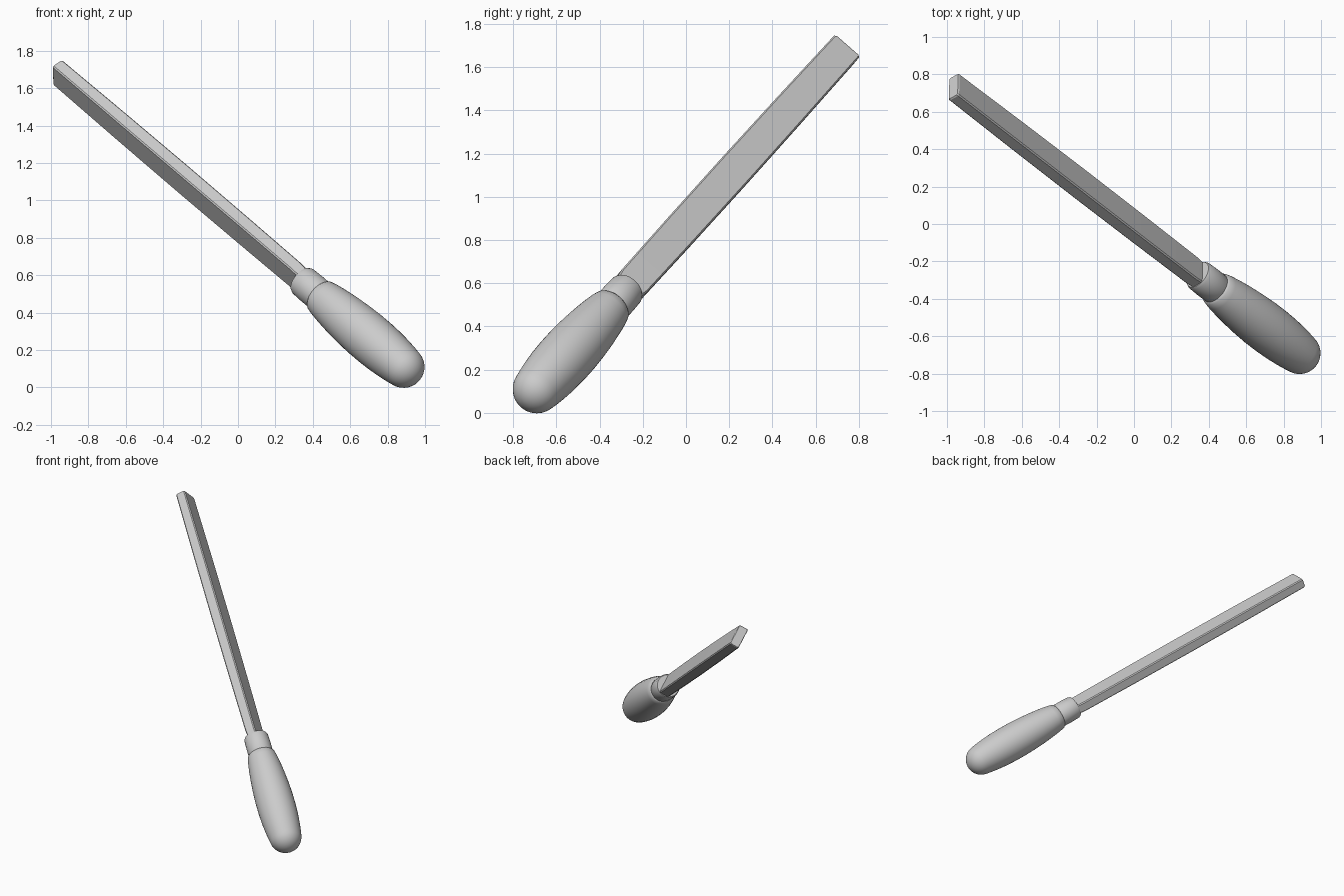
import bpy, bmesh, math
from mathutils import Vector, Matrix

cube = bpy.data.objects.get("Cube")
if cube:
    bpy.data.objects.remove(cube, do_unlink=True)

# Tool frame: local z runs from the handle butt to the blade tip, x across the blade
base = Vector((0.885, -0.69, 0.11))
axis = Vector((-0.965, 0.735, 1.685)) - base
length = axis.length
axis.normalize()
wide = Vector((0, 0.77, -0.64))
wide = (wide - axis * wide.dot(axis)).normalized()
flat = axis.cross(wide)
frame = Matrix((wide, flat, axis)).transposed().to_4x4()
frame.translation = base

grey = bpy.data.materials.new("plain grey")
grey.use_nodes = True
colour = (0.6, 0.6, 0.6, 1)
grey.diffuse_color = colour
grey.node_tree.nodes["Principled BSDF"].inputs["Base Color"].default_value = colour


def loft(name, sections, sharp_angle):
    """Skin a list of closed rings, cap both ends and place it in the tool frame."""
    bm = bmesh.new()
    rings = [[bm.verts.new(p) for p in ring] for ring in sections]
    n = len(rings[0])
    for low, high in zip(rings, rings[1:]):
        for i in range(n):
            j = (i + 1) % n
            bm.faces.new((low[i], low[j], high[j], high[i]))
    bm.faces.new(rings[0][::-1])
    bm.faces.new(rings[-1])
    bmesh.ops.recalc_face_normals(bm, faces=bm.faces)
    mesh = bpy.data.meshes.new(name)
    bm.to_mesh(mesh)
    bm.free()
    mesh.transform(frame)
    mesh.materials.append(grey)
    obj = bpy.data.objects.new(name, mesh)
    bpy.context.collection.objects.link(obj)
    bpy.ops.object.select_all(action='DESELECT')
    obj.select_set(True)
    bpy.context.view_layer.objects.active = obj
    bpy.ops.object.shade_smooth_by_angle(angle=math.radians(sharp_angle))
    return obj


def circle(z, r, n=40):
    return [(r * math.cos(k * math.tau / n), r * math.sin(k * math.tau / n), z) for k in range(n)]


def bar(z, w, t, c=0.007):
    """Rectangle with clipped corners."""
    x, y = w / 2, t / 2
    return [(x, -y + c, z), (x, y - c, z), (x - c, y, z), (-x + c, y, z),
            (-x, y - c, z), (-x, -y + c, z), (-x + c, -y, z), (x - c, -y, z)]


# Rounded butt, then the swelling grip up to the shoulder
butt = [(-0.112 * math.cos(a), 0.112 * math.sin(a))
        for a in [math.radians(d) for d in range(4, 85, 10)]]
grip = [(0.03, 0.118), (0.08, 0.124), (0.15, 0.13), (0.23, 0.133), (0.32, 0.133),
        (0.41, 0.129), (0.5, 0.122), (0.58, 0.113), (0.64, 0.104), (0.675, 0.096), (0.69, 0.082)]
loft("handle", [circle(z, r) for z, r in butt + grip], 60)

# Metal collar
collar = [(0.66, 0.08), (0.67, 0.086), (0.75, 0.087), (0.815, 0.085), (0.83, 0.078)]
loft("collar", [circle(z, r) for z, r in collar], 50)

# Flat bar blade, a little fuller in the middle
blade = [(0.78, 0.13, 0.066), (0.87, 0.158, 0.072), (1.3, 0.164, 0.075), (1.8, 0.166, 0.077),
         (2.3, 0.162, 0.075), (length - 0.008, 0.154, 0.07), (length, 0.146, 0.062)]
loft("blade", [bar(*s) for s in blade], 25)
